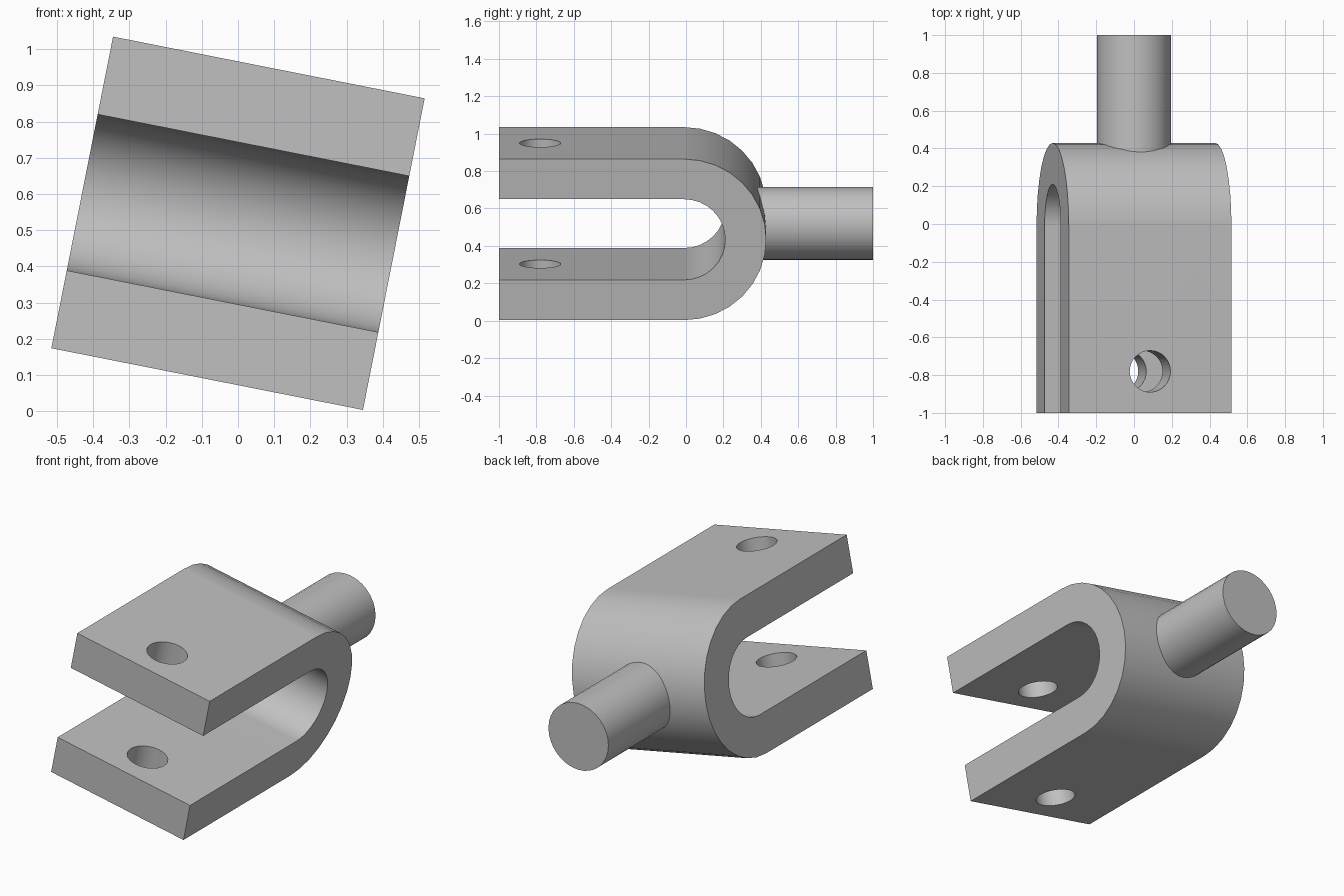
import bpy, bmesh
from math import sin, cos, pi, radians
from mathutils import Matrix

cube = bpy.data.objects.get("Cube")
if cube:
    bpy.data.objects.remove(cube, do_unlink=True)

OUTER, INNER = 0.439, 0.22      # half height of the fork, half height of the slot
FRONT, BEND_Y = -1.0, -0.01     # open end of the arms, centre of the bend
STEPS = 16
TILT = Matrix.Translation((0, 0, 0.519)) @ Matrix.Rotation(radians(11.2), 4, 'Y')

steel = bpy.data.materials.new("grey steel")
steel.use_nodes = True
GREY = (0.53, 0.53, 0.53, 1)
steel.diffuse_color = GREY
steel.node_tree.nodes["Principled BSDF"].inputs["Base Color"].default_value = GREY


def add_object(name, bm):
    bmesh.ops.recalc_face_normals(bm, faces=bm.faces)
    mesh = bpy.data.meshes.new(name)
    bm.to_mesh(mesh)
    bm.free()
    obj = bpy.data.objects.new(name, mesh)
    mesh.materials.append(steel)
    bpy.context.collection.objects.link(obj)
    return obj


def add_cylinder(name, radius, length, place, sides=32):
    bm = bmesh.new()
    bmesh.ops.create_cone(bm, cap_ends=True, segments=sides, radius1=radius,
                          radius2=radius, depth=length, matrix=place)
    return add_object(name, bm)


def activate(obj):
    bpy.ops.object.select_all(action='DESELECT')
    obj.select_set(True)
    bpy.context.view_layer.objects.active = obj


def arc(radius):
    angles = [pi / 2 - pi * i / STEPS for i in range(STEPS + 1)]
    return [(BEND_Y + radius * cos(a), radius * sin(a)) for a in angles]


# Fork: U-shaped profile pushed across the width
outline = [(FRONT, OUTER)] + arc(OUTER) + [(FRONT, -OUTER), (FRONT, -INNER)]
outline += arc(INNER)[::-1] + [(FRONT, INNER)]
bm = bmesh.new()
side = bm.faces.new([bm.verts.new((-OUTER, y, z)) for y, z in outline])
pushed = bmesh.ops.extrude_face_region(bm, geom=[side], use_keep_orig=True)
verts = [v for v in pushed["geom"] if isinstance(v, bmesh.types.BMVert)]
bmesh.ops.translate(bm, verts=verts, vec=(2 * OUTER, 0, 0))
fork = add_object("fork", bm)

# Cross hole through both arms
drill = add_cylinder("hole_cutter", 0.11, 2, Matrix.Translation((0, -0.78, 0)))
drill.hide_render = True
cut = fork.modifiers.new("hole", 'BOOLEAN')
cut.operation = 'DIFFERENCE'
cut.solver = 'EXACT'
cut.object = drill
activate(fork)
bpy.ops.object.modifier_apply(modifier=cut.name)
bpy.data.objects.remove(drill, do_unlink=True)

# Round pin running back from the bend
START, END = 0.34, 1.0
pin = add_cylinder("pin", 0.195, END - START,
                   Matrix.Translation((0, (START + END) / 2, 0)) @ Matrix.Rotation(pi / 2, 4, 'X'))

# Tilt the parts and shade the curved faces smoothly
for part in (fork, pin):
    part.matrix_world = TILT
    activate(part)
    bpy.ops.object.shade_smooth_by_angle(angle=radians(30))
    weighted = part.modifiers.new("even shading", 'WEIGHTED_NORMAL')
    weighted.keep_sharp = True
